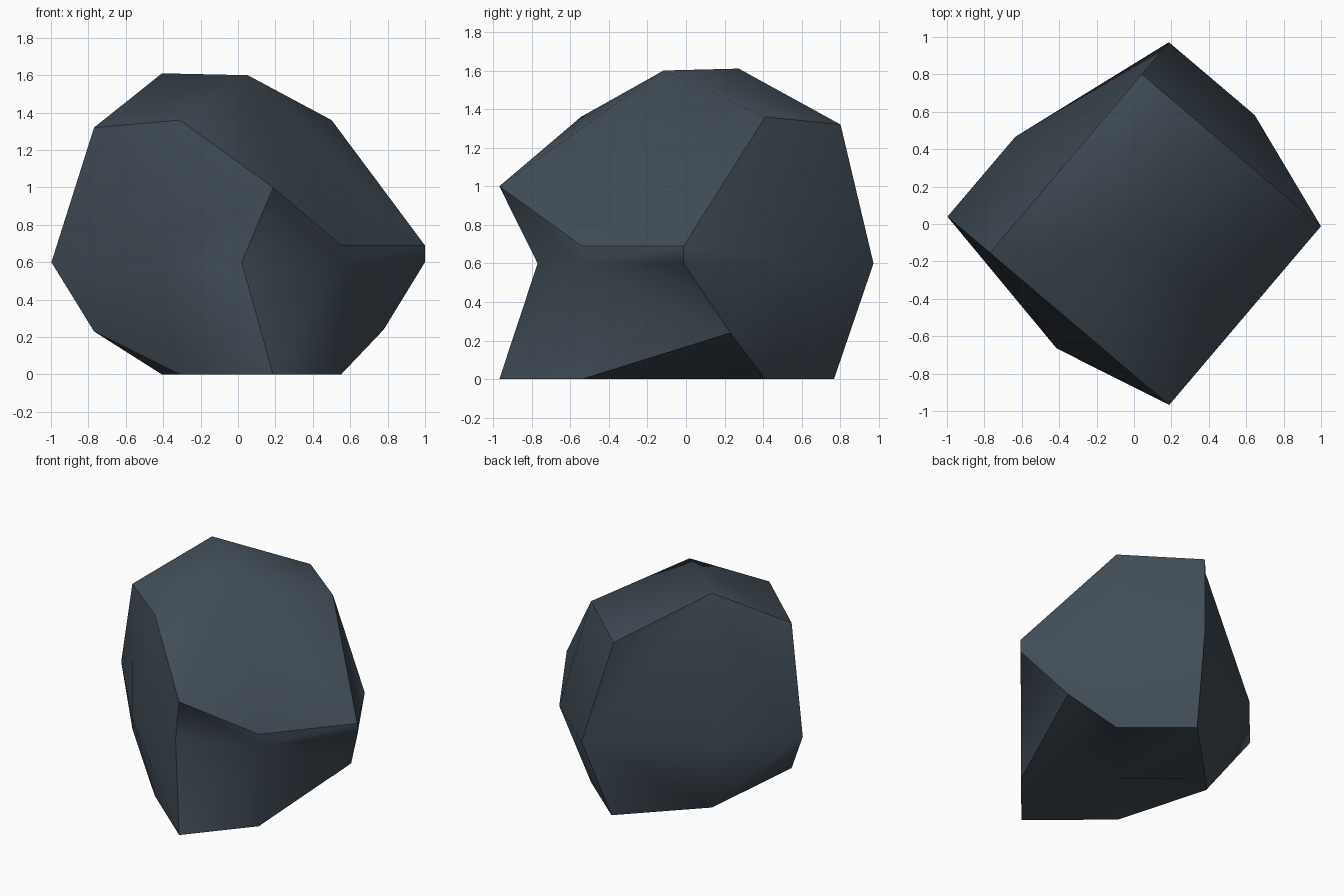
import bpy
import bmesh
from itertools import product
from mathutils import Matrix

cube = bpy.data.objects.get("Cube")
if cube:
    bpy.data.objects.remove(cube)

# Block lattice: the rock is a box split once each way, then chipped and bulged
WIDE = (-0.616, -0.055, 0.638)
DEEP = (-0.487, 0.115, 0.77)
CROWN = ((1.32, 1.36, 1.0), (1.61, 1.60, 0.69), (1.32, 1.36, 0.69))
MID = 0.6

points = {}
for i, j in product(range(3), repeat=2):
    for k, height in enumerate((0, MID, CROWN[i][j])):
        points[i, j, k] = [WIDE[i], DEEP[j], height]

# Bulges and hollows around the waist
for j in (0, 1):
    points[2, j, 1][0] = 0.862
for i in (0, 1):
    points[i, 0, 1][1] = -0.786
points[0, 1, 1][0] = -0.775
points[0, 2, 1] = [-0.574, 0.513, MID]

# Chipped lower corners
points[0, 0, 0][2] = 0.23
points[2, 2, 0] = [0.68, 0.445, 0.24]
points[2, 0, 0][1] = -0.434

bm = bmesh.new()
verts = {key: bm.verts.new(co) for key, co in points.items() if key != (1, 1, 1)}

# Four patches on each side, creased from corner to middle;
# the back side is creased in a diamond instead
for axis, side in product(range(3), (0, 2)):
    diamond = (axis, side) == (1, 0)
    for a, b in product((0, 1), repeat=2):
        ring = []
        for p, q in ((a, b), (a + 1, b), (a + 1, b + 1), (a, b + 1)):
            key = [p, q]
            key.insert(axis, side)
            ring.append(verts[tuple(key)])
        if (a == b) == diamond:
            ring = ring[1:] + ring[:1]
        for corners in (ring[:3], ring[2:] + ring[:1]):
            bm.faces.new(corners).smooth = True

# Box edges stay crisp, the sides are smooth inside
keys = {v: key for key, v in verts.items()}
for edge in bm.edges:
    one, two = (keys[v] for v in edge.verts)
    shared = sum(m == n and m != 1 for m, n in zip(one, two))
    edge.smooth = shared < 2

# Turn the lattice frame (mirrored handedness) into place
across, along = (0.647, 0.762), (0.762, -0.647)
turn = Matrix(((across[0], along[0], 0), (across[1], along[1], 0), (0, 0, 1)))
for v in bm.verts:
    v.co = turn @ v.co
bmesh.ops.recalc_face_normals(bm, faces=bm.faces)

mesh = bpy.data.meshes.new("rock")
bm.to_mesh(mesh)
bm.free()
rock = bpy.data.objects.new("rock", mesh)
bpy.context.collection.objects.link(rock)

# Larger faces lead the smooth shading
shading = rock.modifiers.new("weighted shading", 'WEIGHTED_NORMAL')
shading.keep_sharp = True

# Dark slate
slate = bpy.data.materials.new("dark slate")
slate.use_nodes = True
color = (0.053, 0.074, 0.095, 1)
slate.diffuse_color = color
bsdf = next(n for n in slate.node_tree.nodes if n.type == 'BSDF_PRINCIPLED')
bsdf.inputs["Base Color"].default_value = color
mesh.materials.append(slate)
